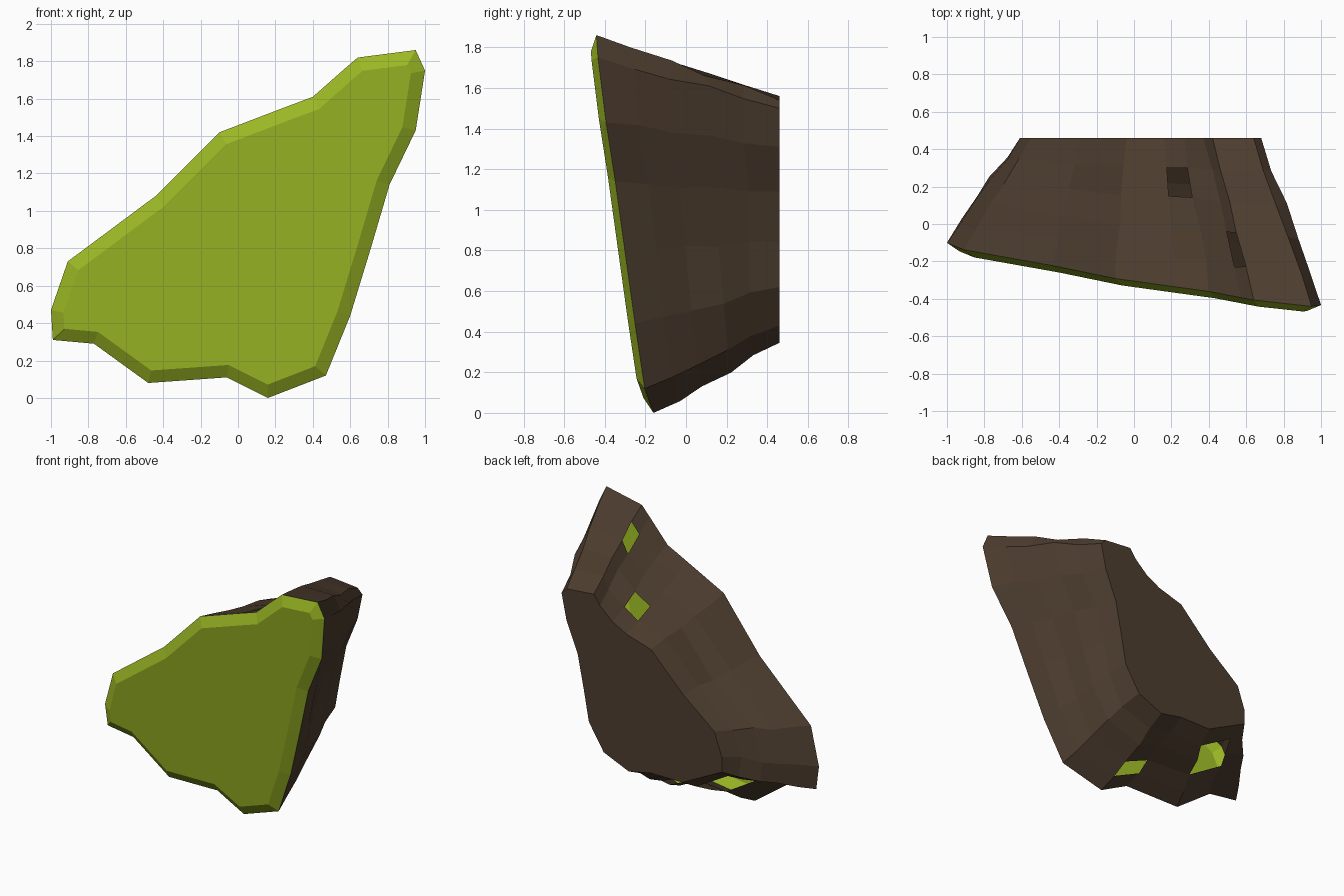
import bpy, bmesh, random
from mathutils import Vector

random.seed(4)
cube = bpy.data.objects.get("Cube")
if cube:
    bpy.data.objects.remove(cube, do_unlink=True)


def make_material(name, rgb):
    mat = bpy.data.materials.new(name)
    mat.use_nodes = True
    mat.diffuse_color = (*rgb, 1)
    mat.node_tree.nodes["Principled BSDF"].inputs["Base Color"].default_value = (*rgb, 1)
    return mat


BROWN, GREEN = 0, 1
brown = make_material("dark brown rock", (0.075, 0.047, 0.028))
green = make_material("moss green", (0.33, 0.48, 0.018))

# Matching outlines (x, z), clockwise from the left tip
front_outline = [
    (-1, .47), (-.91, .73), (-.44, 1.08), (-.1, 1.42), (.24, 1.55),
    (.4, 1.61), (.57, 1.76), (.64, 1.82), (.95, 1.86), (1, 1.75),
    (.95, 1.43), (.81, 1.14), (.71, .8), (.6, .44), (.47, .12),
    (.16, 0), (-.06, .11), (-.48, .08), (-.77, .29), (-.99, .31)]
back_outline = [
    (-.61, .65), (-.55, .82), (-.3, 1.02), (-.04, 1.28), (.16, 1.34),
    (.27, 1.4), (.37, 1.49), (.42, 1.56), (.64, 1.54), (.68, 1.5),
    (.64, 1.31), (.55, 1.09), (.5, .84), (.46, .62), (.34, .43),
    (.14, .345), (-.04, .38), (-.29, .38), (-.53, .5), (-.61, .54)]
BACK_Y = 0.46
STEPS = 5
# Missing wall panels: (column, depth step)
holes = [(4, 3), (6, 1), (15, 1), (17, 2), (17, 3)]


def front_y(x, z):
    """Depth of the leaning front plane."""
    return -0.145 - 0.096 * x - 0.11 * z


bm = bmesh.new()

# Rings of vertices from front rim to back, roughened in between
rings = []
for step in range(STEPS + 1):
    t = step / STEPS
    ring = []
    for (fx, fz), (bx, bz) in zip(front_outline, back_outline):
        rim = Vector((fx, front_y(fx, fz), fz))
        point = rim.lerp(Vector((bx, BACK_Y, bz)), t)
        if 0 < step < STEPS:
            point += Vector([random.uniform(-0.012, 0.012) for axis in range(3)])
        ring.append(bm.verts.new(point))
    rings.append(ring)

# Rock walls
count = len(front_outline)
walls = {}
for step in range(STEPS):
    a, b = rings[step], rings[step + 1]
    for col in range(count):
        nxt = (col + 1) % count
        walls[col, step] = bm.faces.new((a[col], a[nxt], b[nxt], b[col]))

# Flat back and green front
back = bm.faces.new(rings[-1])
front = bm.faces.new(rings[0])
front.material_index = GREEN
bmesh.ops.recalc_face_normals(bm, faces=bm.faces[:])

# Chamfered green border around the front
border = bmesh.ops.inset_region(bm, faces=[front], thickness=0.07, depth=0.04,
                                use_boundary=True, use_even_offset=True)
for face in border["faces"]:
    face.material_index = GREEN

# Openings into the hollow inside
bmesh.ops.delete(bm, geom=[walls[key] for key in holes], context="FACES")

mesh = bpy.data.meshes.new("hollow_rock")
bm.to_mesh(mesh)
bm.free()
mesh.materials.append(brown)
mesh.materials.append(green)
rock = bpy.data.objects.new("hollow_rock", mesh)
bpy.context.collection.objects.link(rock)
